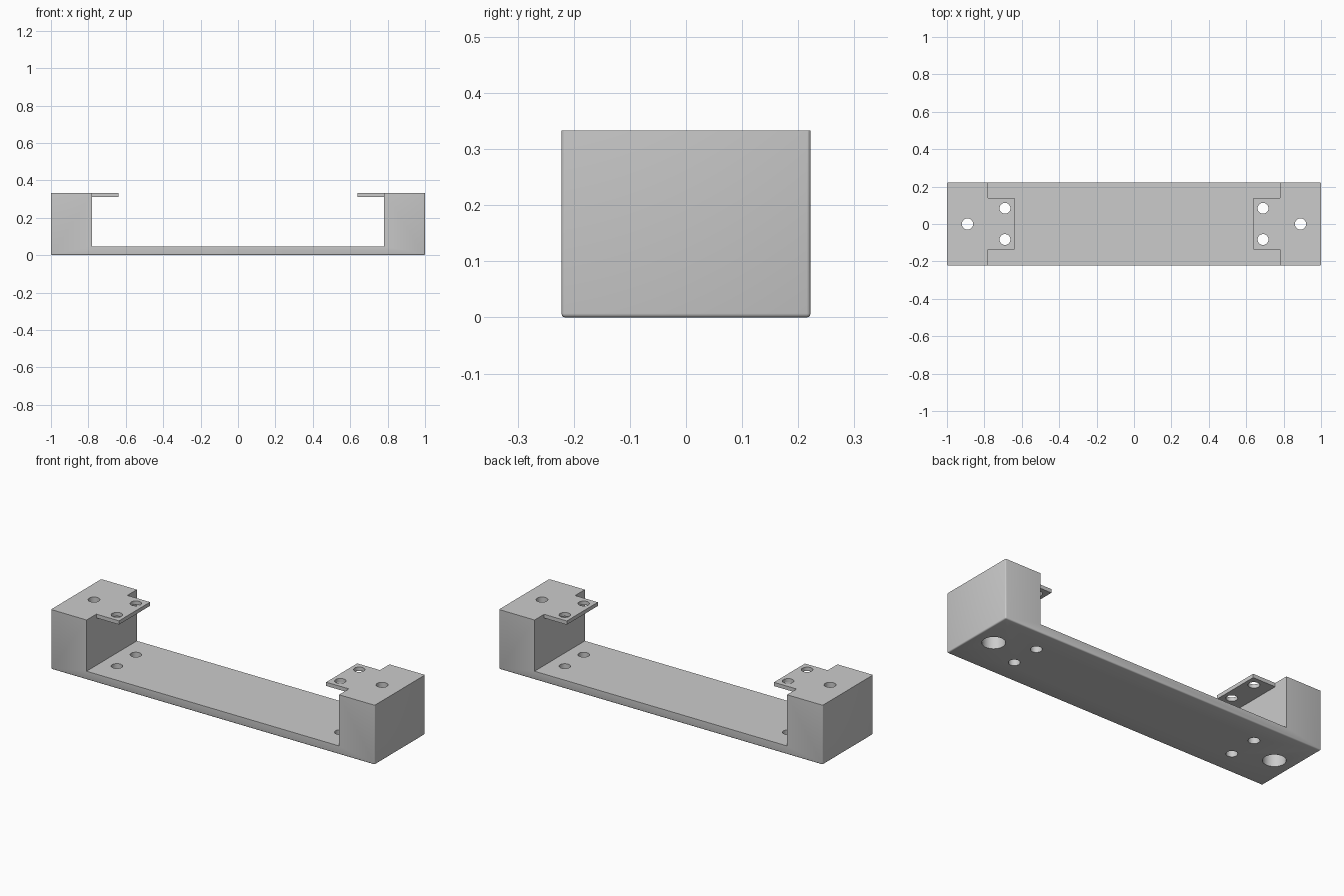
import bpy, bmesh
from mathutils import Matrix

cube = bpy.data.objects.get("Cube")
if cube:
    bpy.data.objects.remove(cube, do_unlink=True)

HALF_DEPTH, HEIGHT, FLOOR, WALL = 0.222, 0.333, 0.047, 0.78

grey = bpy.data.materials.new("plain_grey")
grey.use_nodes = True
colour = (0.6, 0.6, 0.6, 1)
grey.diffuse_color = colour
grey.node_tree.nodes["Principled BSDF"].inputs["Base Color"].default_value = colour


def make_object(name, bm):
    bmesh.ops.recalc_face_normals(bm, faces=bm.faces)
    mesh = bpy.data.meshes.new(name)
    bm.to_mesh(mesh)
    bm.free()
    mesh.materials.append(grey)
    obj = bpy.data.objects.new(name, mesh)
    bpy.context.collection.objects.link(obj)
    return obj


def box(name, low, high):
    bm = bmesh.new()
    size = [b - a for a, b in zip(low, high)]
    middle = [(a + b) / 2 for a, b in zip(low, high)]
    bmesh.ops.create_cube(bm, size=1, matrix=Matrix.Translation(middle) @ Matrix.Diagonal((*size, 1)))
    return make_object(name, bm)


def cylinder(name, x, y, radius, bottom, top):
    bm = bmesh.new()
    bmesh.ops.create_cone(bm, cap_ends=True, segments=40, radius1=radius, radius2=radius,
                          depth=top - bottom, matrix=Matrix.Translation((x, y, (bottom + top) / 2)))
    obj = make_object(name, bm)
    obj.hide_render = True
    return obj


def combine(target, tool, operation):
    mod = target.modifiers.new(operation.lower(), 'BOOLEAN')
    mod.operation, mod.solver, mod.object = operation, 'EXACT', tool
    bpy.context.view_layer.objects.active = target
    bpy.ops.object.modifier_apply(modifier=mod.name)
    bpy.data.objects.remove(tool, do_unlink=True)


# U-shaped body: floor plate with a solid block at each end
bm = bmesh.new()
profile = [(-1, 0), (1, 0), (1, HEIGHT), (WALL, HEIGHT), (WALL, FLOOR),
           (-WALL, FLOOR), (-WALL, HEIGHT), (-1, HEIGHT)]
face = bm.faces.new([bm.verts.new((x, -HALF_DEPTH, z)) for x, z in profile])
extruded = bmesh.ops.extrude_face_region(bm, geom=[face])["geom"]
bmesh.ops.translate(bm, vec=(0, 2 * HALF_DEPTH, 0),
                    verts=[v for v in extruded if isinstance(v, bmesh.types.BMVert)])
bmesh.ops.recalc_face_normals(bm, faces=bm.faces)

# Small rounding on the underside rim and outer upright corners
rim = [e for e in bm.edges
       if all(abs(v.co.z) < 1e-4 for v in e.verts) or all(abs(v.co.x) > 0.999 for v in e.verts)
       and abs(e.verts[0].co.y - e.verts[1].co.y) < 1e-4]
bmesh.ops.bevel(bm, geom=rim, offset=0.007, segments=3, profile=0.5, affect='EDGES')
body = make_object("bracket_body", bm)

for side in (-1, 1):
    # Thin mounting tab overhanging the floor
    xs = sorted((side * 0.64, side * 0.85))
    combine(body, box("mounting_tab", (xs[0], -0.136, 0.312), (xs[1], 0.138, HEIGHT)), 'UNION')
    # Paired holes through tab and floor
    for y in (-0.083, 0.084):
        combine(body, cylinder("tab_hole", side * 0.69, y, 0.029, -0.1, 0.5), 'DIFFERENCE')
    # End screw hole with a wide recess from below
    combine(body, cylinder("screw_hole", side * 0.89, 0, 0.03, -0.1, 0.5), 'DIFFERENCE')
    combine(body, cylinder("screw_recess", side * 0.89, 0, 0.058, -0.1, 0.22), 'DIFFERENCE')

# Smooth hole walls and rounded edges, crisp corners
bpy.ops.object.select_all(action='DESELECT')
body.select_set(True)
bpy.context.view_layer.objects.active = body
bpy.ops.object.shade_smooth_by_angle()
